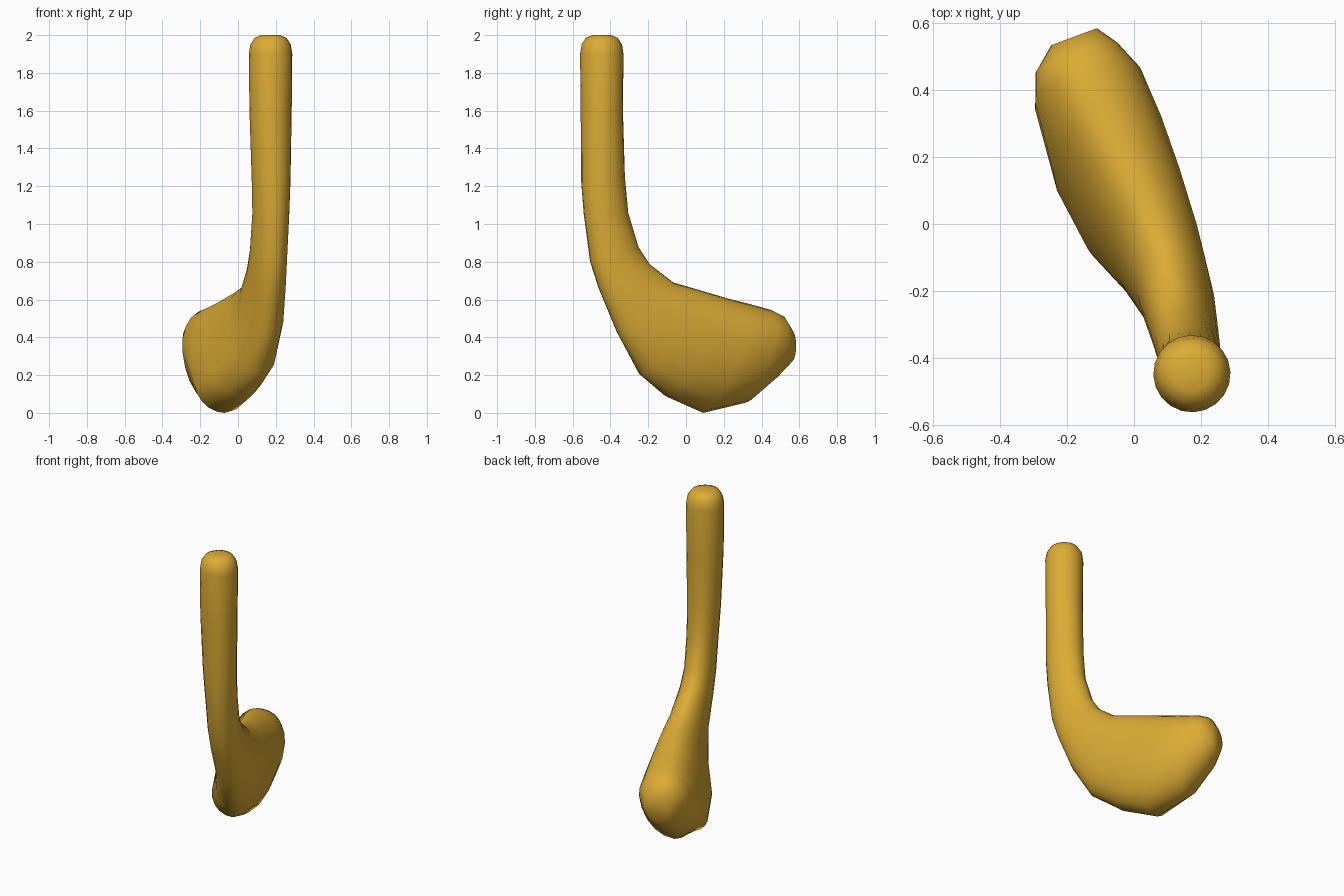
import bpy, bmesh, math
from mathutils import Vector

cube = bpy.data.objects.get("Cube")
if cube:
    bpy.data.objects.remove(cube)

# Horizontal direction of the head (heel to toe) and its sideways normal
ALONG = Vector((-0.349, 0.937, 0))
SIDE = Vector((0.937, 0.349, 0))
UP = Vector((0, 0, 1))
STEPS = 20

gold = bpy.data.materials.new("golden_yellow")
gold.use_nodes = True
gold.diffuse_color = (0.72, 0.41, 0.035, 1)
gold.node_tree.nodes["Principled BSDF"].inputs["Base Color"].default_value = gold.diffuse_color


def section(inner, outer, inner_side, outer_side, left, left_at, right, right_at):
    """Closed rounded section: inner/outer are (along, height) ends, left/right its sideways extremes."""
    points = []
    for i in range(STEPS):
        a = 2 * math.pi * i / STEPS
        c, s = math.cos(a), math.sin(a)
        reach, at = (right, right_at) if s >= 0 else (left, left_at)
        end, base = (0, inner_side) if c >= 0 else (1, outer_side)
        t = at + (end - at) * abs(c)
        n = base + (reach - base) * abs(s)
        along = inner[0] + (outer[0] - inner[0]) * t
        height = inner[1] + (outer[1] - inner[1]) * t
        points.append(ALONG * along + SIDE * n + UP * height)
    return points


def shaft_section(along, side, height, radius):
    return section((along + radius, height), (along - radius, height),
                   side, side, side - radius, 0.5, side + radius, 0.5)


# Straight shaft with a rounded end
rings = [shaft_section(-0.478, 0.006, z, r) for z, r in
         ((2.0, 0.05), (1.985, 0.085), (1.95, 0.107), (1.9, 0.115), (1.6, 0.112))]

# Bend, flaring head and rounded toe
rings += [section(*row) for row in (
    ((-0.355, 1.25), (-0.59, 1.22), 0.01, 0.01, -0.09, 0.5, 0.112, 0.5),
    ((-0.337, 1.06), (-0.578, 1.05), 0.015, 0.015, -0.08, 0.5, 0.11, 0.5),
    ((-0.28, 0.88), (-0.545, 0.80), 0.02, 0.02, -0.075, 0.5, 0.112, 0.5),
    ((-0.22, 0.79), (-0.50, 0.66), 0.03, 0.025, -0.072, 0.5, 0.125, 0.5),
    ((-0.09, 0.69), (-0.40, 0.42), 0.05, 0.04, -0.07, 0.5, 0.155, 0.45),
    ((0.06, 0.65), (-0.27, 0.20), 0.045, 0.035, -0.10, 0.6, 0.175, 0.37),
    ((0.228, 0.605), (-0.105, 0.085), 0.025, -0.005, -0.155, 0.75, 0.185, 0.35),
    ((0.36, 0.575), (0.11, 0.0), 0.01, -0.035, -0.18, 0.75, 0.188, 0.35),
    ((0.48, 0.545), (0.35, 0.055), 0, -0.02, -0.157, 0.45, 0.18, 0.38),
    ((0.54, 0.515), (0.50, 0.18), 0.005, 0, -0.118, 0.4, 0.142, 0.4),
    ((0.585, 0.44), (0.585, 0.27), 0.025, 0.025, -0.045, 0.5, 0.1, 0.5),
)]

# Skin the sections into one smooth body
bm = bmesh.new()
loops = [[bm.verts.new(p) for p in ring] for ring in rings]
for a, b in zip(loops, loops[1:]):
    for i in range(STEPS):
        j = (i + 1) % STEPS
        bm.faces.new((a[i], a[j], b[j], b[i]))
for loop in (loops[0], loops[-1]):
    bm.faces.new(loop)
bmesh.ops.recalc_face_normals(bm, faces=bm.faces)
mesh = bpy.data.meshes.new("shaft_and_head")
bm.to_mesh(mesh)
bm.free()
mesh.materials.append(gold)
club = bpy.data.objects.new("shaft_and_head", mesh)
bpy.context.collection.objects.link(club)
for poly in mesh.polygons:
    poly.use_smooth = True
